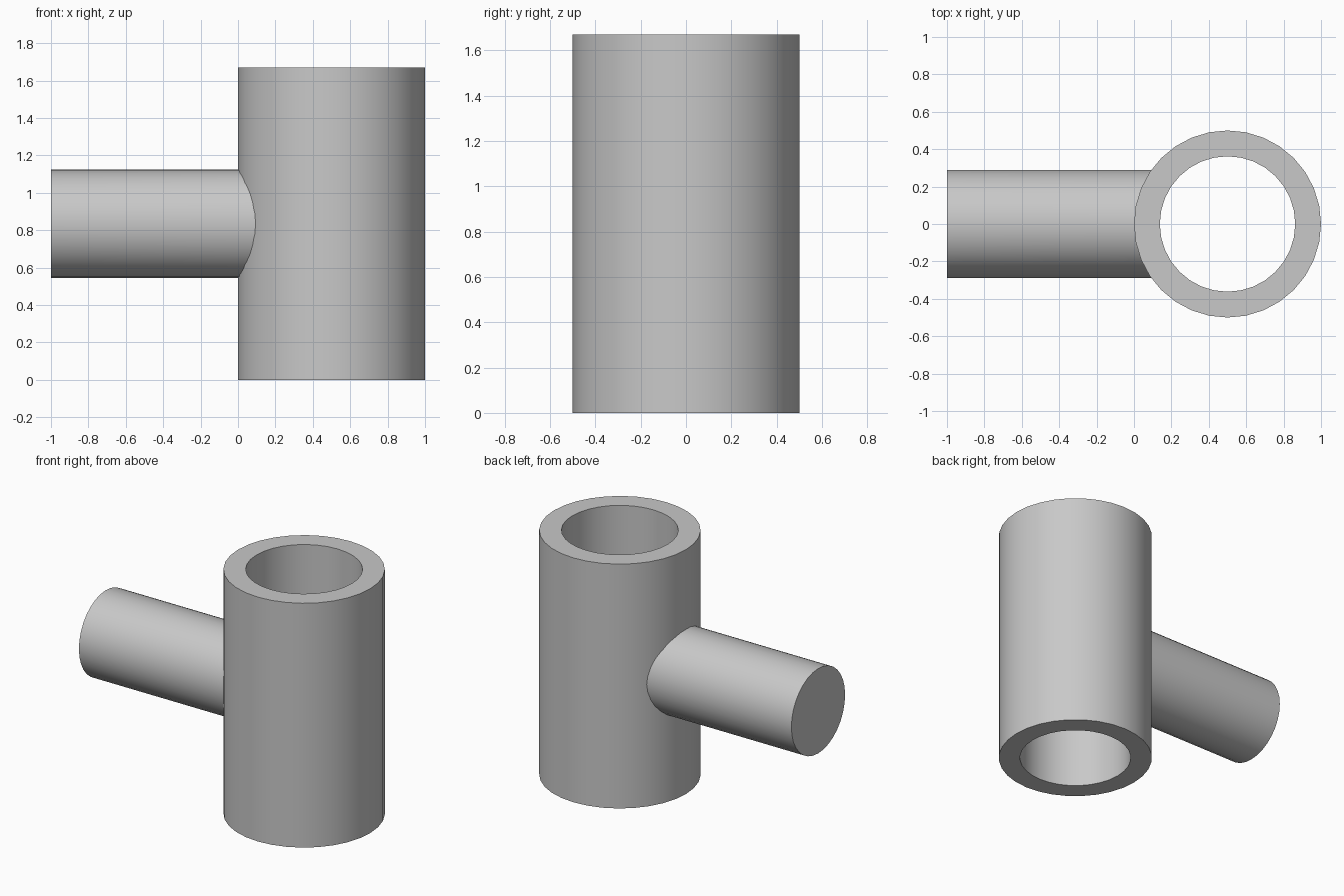
import bpy, bmesh, math

cube = bpy.data.objects.get("Cube")
if cube:
    bpy.data.objects.remove(cube, do_unlink=True)

SEGMENTS = 32
HEIGHT = 1.67
TUBE_X, OUTER, INNER = 0.5, 0.5, 0.362
ROD_RADIUS = 0.29

grey = bpy.data.materials.new("plain grey")
grey.use_nodes = True
colour = (0.58, 0.58, 0.58, 1)
grey.diffuse_color = colour
grey.node_tree.nodes["Principled BSDF"].inputs["Base Color"].default_value = colour


def ring(bm, place):
    """Add a loop of vertices; place maps an angle to a position."""
    return [bm.verts.new(place(math.tau * i / SEGMENTS)) for i in range(SEGMENTS)]


def bridge(bm, a, b):
    for i in range(SEGMENTS):
        j = (i + 1) % SEGMENTS
        bm.faces.new((a[i], a[j], b[j], b[i]))


def finish(bm, name):
    bmesh.ops.recalc_face_normals(bm, faces=bm.faces)
    mesh = bpy.data.meshes.new(name)
    bm.to_mesh(mesh)
    bm.free()
    mesh.materials.append(grey)
    obj = bpy.data.objects.new(name, mesh)
    bpy.context.collection.objects.link(obj)
    bpy.ops.object.select_all(action='DESELECT')
    obj.select_set(True)
    bpy.context.view_layer.objects.active = obj
    bpy.ops.object.shade_smooth_by_angle(angle=math.radians(30))


# Upright tube, open right through
bm = bmesh.new()
profile = [(OUTER, 0), (OUTER, HEIGHT), (INNER, HEIGHT), (INNER, 0)]
loops = [ring(bm, lambda a, r=r, z=z: (TUBE_X + r * math.cos(a), r * math.sin(a), z))
         for r, z in profile]
for k in range(4):
    bridge(bm, loops[k], loops[(k + 1) % 4])
finish(bm, "upright_tube")


# Solid side rod, its inner end curved to sit just inside the tube wall
def rod_point(a, joined):
    y = ROD_RADIUS * math.cos(a)
    z = HEIGHT / 2 + ROD_RADIUS * math.sin(a)
    x = TUBE_X - math.sqrt((OUTER - 0.02) ** 2 - y * y) if joined else -1
    return x, y, z


bm = bmesh.new()
free_end = ring(bm, lambda a: rod_point(a, False))
joined_end = ring(bm, lambda a: rod_point(a, True))
bridge(bm, free_end, joined_end)
bm.faces.new(free_end)
bm.faces.new(joined_end)
finish(bm, "side_rod")
